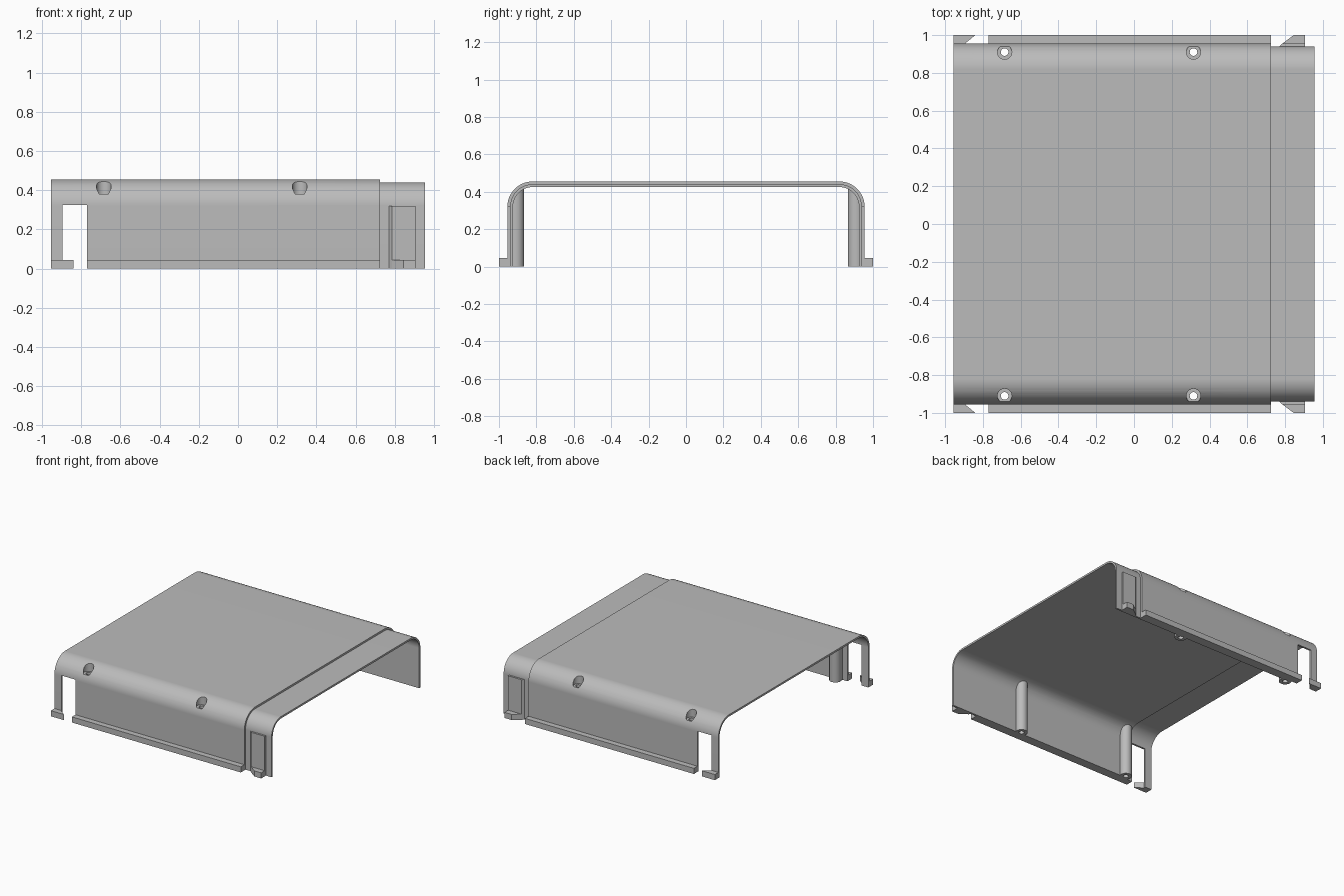
import bpy, bmesh, math

if "Cube" in bpy.data.objects:
    bpy.data.objects.remove(bpy.data.objects["Cube"])

grey = bpy.data.materials.new("plain_grey")
grey.use_nodes = True
grey.diffuse_color = (0.5, 0.5, 0.5, 1)
grey.node_tree.nodes["Principled BSDF"].inputs["Base Color"].default_value = (0.5, 0.5, 0.5, 1)

HALF_W, TOP, RADIUS = 0.955, 0.455, 0.135   # outer cross-section
SKIN = 0.015                                # one layer of the two-layer wall
BACK, FRONT, LIP = -0.955, 0.725, 0.955     # x stations
ARC = 16


def finish(name, bm):
    bmesh.ops.recalc_face_normals(bm, faces=bm.faces)
    mesh = bpy.data.meshes.new(name)
    bm.to_mesh(mesh)
    bm.free()
    obj = bpy.data.objects.new(name, mesh)
    bpy.context.collection.objects.link(obj)
    mesh.materials.append(grey)
    return obj


def arch(offset):
    """Rounded U outline as (y, z), inset from the outer skin."""
    r = RADIUS - offset
    cy, cz = HALF_W - RADIUS, TOP - RADIUS
    side = [(HALF_W - offset, 0)]
    for i in range(ARC + 1):
        a = math.pi / 2 * i / ARC
        side.append((cy + r * math.cos(a), cz + r * math.sin(a)))
    return side + [(-y, z) for y, z in reversed(side)]


def loft(name, stations, closed):
    """Bridge arch outlines placed at (x, offset) stations."""
    bm = bmesh.new()
    rows = [[bm.verts.new((x, y, z)) for y, z in arch(o)] for x, o in stations]
    pairs = list(zip(rows, rows[1:] + rows[:1])) if closed else list(zip(rows, rows[1:]))
    for a, b in pairs:
        for i in range(len(a) - 1):
            bm.faces.new((a[i], a[i + 1], b[i + 1], b[i]))
    # close the feet of the walls, or the ends of a solid
    if closed:
        bm.faces.new([r[0] for r in rows])
        bm.faces.new([r[-1] for r in rows])
    else:
        bm.faces.new(rows[0])
        bm.faces.new(rows[-1])
        bm.faces.new([rows[0][0], rows[0][-1], rows[-1][-1], rows[-1][0]])
    return finish(name, bm)


def prism(name, outline, z0, z1):
    bm = bmesh.new()
    low = bm.faces.new([bm.verts.new((x, y, z0)) for x, y in outline])
    grown = bmesh.ops.extrude_face_region(bm, geom=[low])["geom"]
    verts = [g for g in grown if isinstance(g, bmesh.types.BMVert)]
    bmesh.ops.translate(bm, verts=verts, vec=(0, 0, z1 - z0))
    return finish(name, bm)


def rod(name, x, y, radius, z0, z1):
    ring = [math.tau * i / 32 for i in range(32)]
    return prism(name, [(x + radius * math.cos(a), y + radius * math.sin(a)) for a in ring], z0, z1)


def box_outline(x0, x1, y0, y1):
    return [(x0, y0), (x1, y0), (x1, y1), (x0, y1)]


def combine(target, tool, operation, keep_tool=False):
    mod = target.modifiers.new("cut", "BOOLEAN")
    mod.operation, mod.solver, mod.object = operation, "EXACT", tool
    bpy.context.view_layer.objects.active = target
    bpy.ops.object.modifier_apply(modifier=mod.name)
    if not keep_tool:
        bpy.data.objects.remove(tool)


# Shell: thick middle, thin socket at one end, thin stepped lip at the other
shell = loft("shell", [(BACK, 0), (FRONT, 0), (FRONT, SKIN), (LIP, SKIN),
                       (LIP, 2 * SKIN), (-FRONT, 2 * SKIN), (-FRONT, SKIN), (BACK, SKIN)], True)

# Screw posts trimmed to the inside of the shell
envelope = loft("envelope", [(-0.9, SKIN / 2), (0.7, SKIN / 2)], False)
envelope.hide_render = True
post_spots = [(x, s * 0.91) for x in (-0.685, 0.315) for s in (-1, 1)]
for x, y in post_spots:
    post = rod("post", x, y, 0.045, 0, 0.5)
    combine(post, envelope, "INTERSECT", True)
    combine(shell, post, "UNION")
bpy.data.objects.remove(envelope)

# Screw holes with wide recesses for the heads
for x, y in post_spots:
    combine(shell, rod("screw_hole", x, y, 0.02, -0.1, 0.6), "DIFFERENCE")
    combine(shell, rod("head_recess", x, y, 0.038, 0.38, 0.6), "DIFFERENCE")

parts = [shell]
for s, side in ((-1, "front"), (1, "back")):
    # Latch window
    window = prism("window", box_outline(-0.895, -0.77, s * 0.88, s * 1.1), -0.1, 0.325)
    combine(shell, window, "DIFFERENCE")
    # Base flange
    parts.append(prism(side + "_flange",
                       box_outline(-0.77, FRONT, s * HALF_W, s), 0, 0.045))
    # Foot under the slim leg, and the ramped catch with its own foot on the lip
    foot = [(BACK, HALF_W - SKIN), (-0.895, HALF_W - SKIN), (-0.895, HALF_W), (-0.84, 1), (BACK, 1)]
    catch = [(0.77, HALF_W - SKIN), (0.785, HALF_W), (0.905, HALF_W), (0.905, HALF_W - SKIN)]
    catch_foot = [(0.785, HALF_W), (0.845, 1), (0.905, 1), (0.905, HALF_W)]
    for name, outline, height in (("leg_foot", foot, 0.045), ("catch_plate", catch, 0.32),
                                  ("catch_foot", catch_foot, 0.045)):
        parts.append(prism(side + "_" + name, [(x, s * y) for x, y in outline], 0, height))

# Smooth the rounded corners and keep the flat panels flat
bpy.ops.object.select_all(action="DESELECT")
shell.select_set(True)
bpy.context.view_layer.objects.active = shell
bpy.ops.object.shade_smooth_by_angle(angle=math.radians(30))
weighted = shell.modifiers.new("even_normals", "WEIGHTED_NORMAL")
weighted.keep_sharp = True
